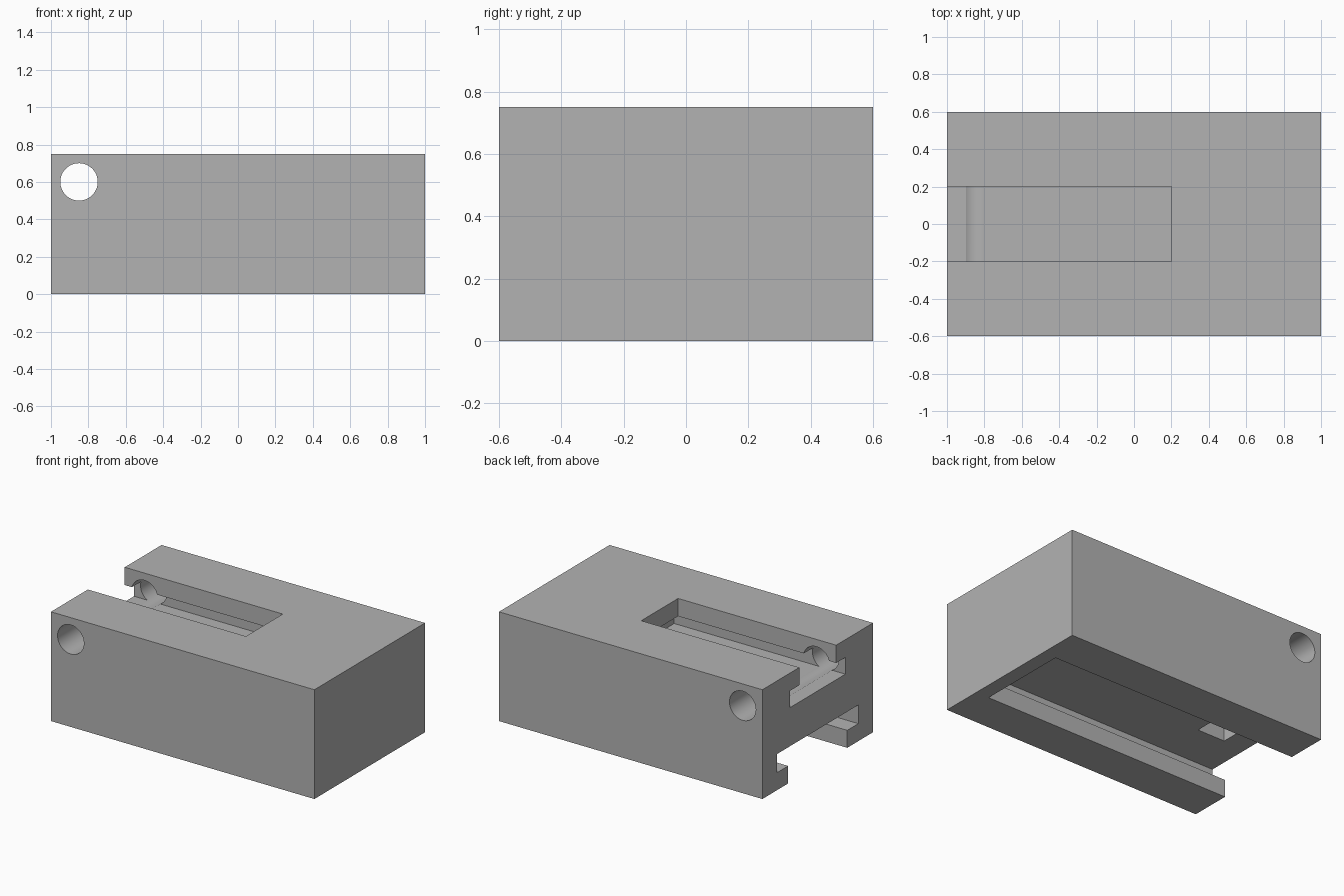
import bpy, math

if "Cube" in bpy.data.objects:
    bpy.data.objects.remove(bpy.data.objects["Cube"])

grey = bpy.data.materials.new("plain grey")
grey.diffuse_color = (0.45, 0.45, 0.45, 1)
grey.use_nodes = True
grey.node_tree.nodes["Principled BSDF"].inputs["Base Color"].default_value = grey.diffuse_color


def box(name, lo, hi):
    """Axis-aligned box between two corners."""
    bpy.ops.mesh.primitive_cube_add(size=1, location=[(a + b) / 2 for a, b in zip(lo, hi)])
    ob = bpy.context.object
    ob.name = name
    ob.scale = [b - a for a, b in zip(lo, hi)]
    bpy.ops.object.transform_apply(location=True, rotation=True, scale=True)
    ob.data.materials.append(grey)
    return ob


def cut(target, cutter):
    """Subtract the cutter from the target, then discard it."""
    mod = target.modifiers.new("cut", 'BOOLEAN')
    mod.operation = 'DIFFERENCE'
    mod.solver = 'EXACT'
    mod.object = cutter
    bpy.ops.object.select_all(action='DESELECT')
    target.select_set(True)
    bpy.context.view_layer.objects.active = target
    bpy.ops.object.modifier_apply(modifier=mod.name)
    bpy.data.objects.remove(cutter, do_unlink=True)


# Main body
block = box("slotted_block", (-1, -0.6, 0), (1, 0.6, 0.75))

# Upper T-slot: wide channel, then narrow opening
cut(block, box("upper_channel", (-1.2, -0.3, 0.513), (0.3, 0.3, 0.628)))
cut(block, box("upper_opening", (-1.2, -0.2, 0.57), (0.2, 0.2, 0.9)))

# Lower T-slot: wide channel, then narrow opening
cut(block, box("lower_channel", (-1.2, -0.44, 0.12), (0.95, 0.44, 0.248)))
cut(block, box("lower_opening", (-1.2, -0.32, -0.2), (0.9, 0.32, 0.18)))

# Pocket in the ceiling of the lower slot
cut(block, box("pocket", (-0.83, -0.125, 0.2), (-0.62, 0.125, 0.375)))

# Round cross hole from front to back
bpy.ops.mesh.primitive_cylinder_add(vertices=64, radius=0.1, depth=1.6,
                                    location=(-0.85, 0, 0.6),
                                    rotation=(math.pi / 2, 0, 0))
hole = bpy.context.object
hole.data.materials.append(grey)
cut(block, hole)

# Smooth the hole wall, keep all edges sharp
bpy.ops.object.shade_smooth_by_angle(angle=math.radians(30))
